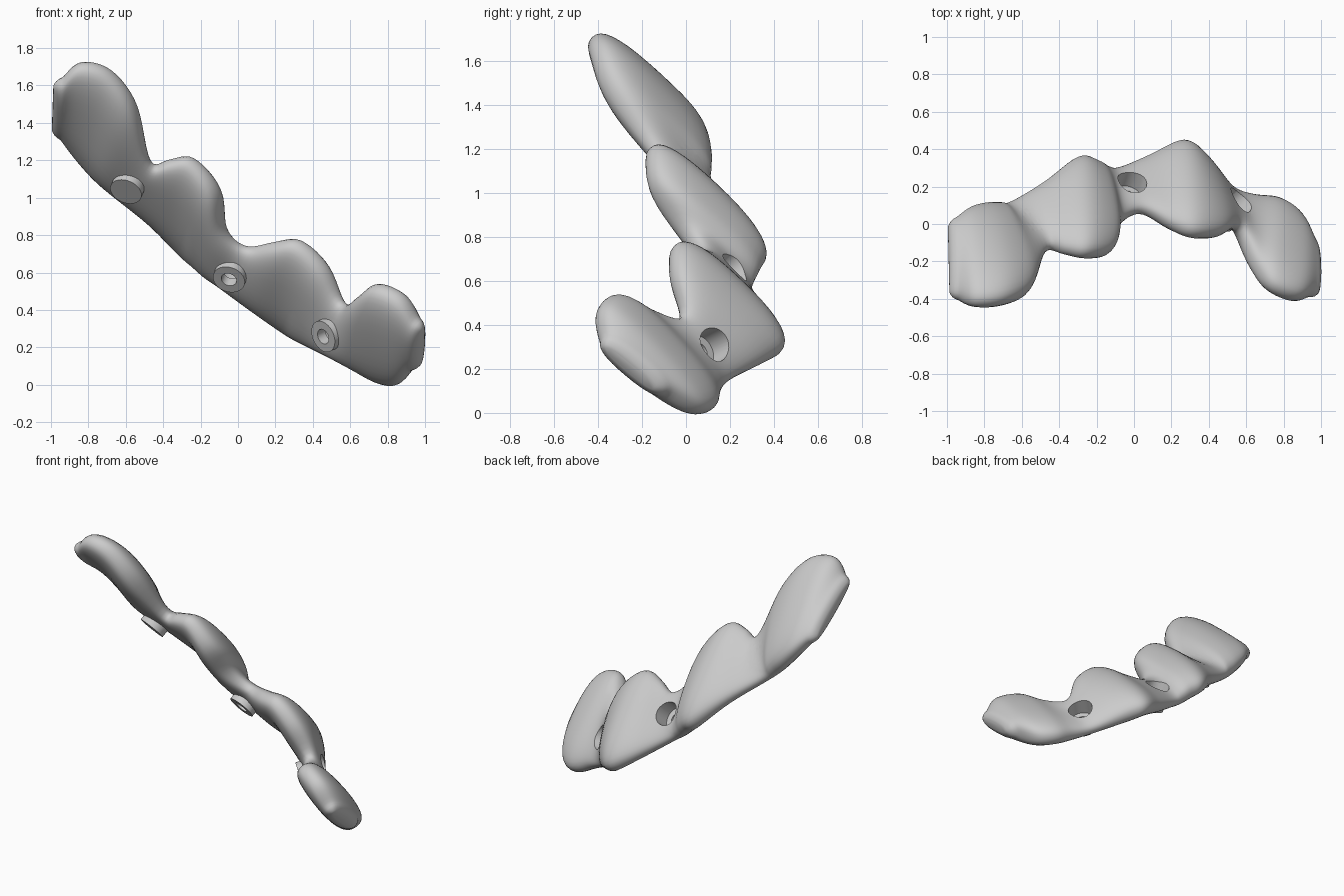
import bpy, bmesh, math
from mathutils import Vector

old = bpy.data.objects.get("Cube")
if old:
    bpy.data.objects.remove(old, do_unlink=True)

grey = bpy.data.materials.new("light grey")
grey.use_nodes = True
COLOUR = (0.6, 0.6, 0.6, 1)
grey.diffuse_color = COLOUR
grey.node_tree.nodes["Principled BSDF"].inputs["Base Color"].default_value = COLOUR

# Stations along the strap: lower edge, upper edge, thickness
STATIONS = [
    (-.95, .03, 1.33, -.94, -.40, 1.62, .15),
    (-.88, .08, 1.24, -.85, -.43, 1.71, .19),
    (-.80, .10, 1.15, -.69, -.42, 1.67, .21),
    (-.73, .10, 1.08, -.55, -.35, 1.48, .20),
    (-.67, .11, 1.02, -.47, -.14, 1.18, .12),
    (-.48, .22, .87, -.37, -.15, 1.19, .15),
    (-.31, .35, .71, -.25, -.17, 1.20, .20),
    (-.22, .33, .64, -.12, -.15, 1.04, .20),
    (-.16, .30, .58, -.08, -.01, .83, .15),
    (-.09, .29, .52, .04, .07, .73, .12),
    (.08, .36, .40, .19, -.01, .75, .16),
    (.25, .44, .29, .32, -.06, .76, .20),
    (.35, .36, .23, .46, -.06, .63, .19),
    (.49, .20, .15, .56, -.02, .43, .12),
    (.62, .15, .09, .64, -.21, .47, .16),
    (.76, .13, .02, .73, -.34, .53, .20),
    (.87, .05, .01, .87, -.40, .47, .20),
    (.94, -.08, .09, .95, -.38, .34, .15),
]
NECKS = (4, 9, 13)
STEPS, RING, POWER = 6, 36, 2.6
LAST = len(STATIONS) - 1


def station(s):
    """Smoothly interpolated lower edge, upper edge and thickness."""
    i = min(int(s), LAST - 1)
    f = s - i
    a, b, c, d = (STATIONS[min(max(i + k, 0), LAST)] for k in (-1, 0, 1, 2))
    v = [q + f / 2 * (r - p + f * (2 * p - 5 * q + 4 * r - t + f * (3 * (q - r) + t - p)))
         for p, q, r, t in zip(a, b, c, d)]
    return Vector(v[:3]), Vector(v[3:6]), v[6]


def middle(s):
    low, high, _ = station(min(max(s, 0), LAST))
    return (low + high) / 2


def frame(s):
    """Direction along the strap and the outward (rear) normal."""
    along = (middle(s + 1.2) - middle(s - 1.2)).normalized()
    low, high, _ = station(s)
    normal = (high - low).cross(along).normalized()
    return along, normal


def signed_power(v):
    return math.copysign(abs(v) ** (2 / POWER), v)


def add_ring(bm, s, angle=0.0, side=0):
    """One rounded section; a non-zero angle rounds off an end."""
    low, high, thick = station(s)
    along, normal = frame(s)
    centre = (low + high) / 2 + along * side * math.sin(angle) * .05
    reach = (high - low) / 2
    reach *= 1 - .07 * (1 - math.cos(angle)) / reach.length
    half = thick / 2 * math.cos(angle)
    verts = []
    for k in range(RING):
        a = math.tau * k / RING
        verts.append(bm.verts.new(centre + reach * signed_power(math.cos(a))
                                  + normal * half * signed_power(math.sin(a))))
    return verts


def finish(bm, name):
    bmesh.ops.recalc_face_normals(bm, faces=bm.faces)
    mesh = bpy.data.meshes.new(name)
    bm.to_mesh(mesh)
    bm.free()
    mesh.materials.append(grey)
    ob = bpy.data.objects.new(name, mesh)
    bpy.context.collection.objects.link(ob)
    return ob


def cylinder(name, start, end, radius):
    bm = bmesh.new()
    axis = end - start
    bmesh.ops.create_cone(bm, cap_ends=True, segments=32, radius1=radius,
                          radius2=radius, depth=axis.length)
    turn = axis.to_track_quat("Z", "Y")
    for v in bm.verts:
        v.co = turn @ v.co + (start + end) / 2
    return finish(bm, name)


def combine(body, tool, operation):
    mod = body.modifiers.new(operation.title(), "BOOLEAN")
    mod.operation, mod.object, mod.solver = operation, tool, "EXACT"
    bpy.context.view_layer.objects.active = body
    bpy.ops.object.modifier_apply(modifier=mod.name)
    bpy.data.objects.remove(tool, do_unlink=True)


# Lobed strap, lofted through the stations with rounded ends
bm = bmesh.new()
bends = [math.radians(a) for a in (20, 40, 60, 80)]
rings = [add_ring(bm, 0, a, -1) for a in reversed(bends)]
rings += [add_ring(bm, i / STEPS) for i in range(LAST * STEPS + 1)]
rings += [add_ring(bm, LAST, a, 1) for a in bends]
for one, two in zip(rings, rings[1:]):
    for k in range(RING):
        n = (k + 1) % RING
        bm.faces.new((one[k], one[n], two[n], two[k]))
bm.faces.new(rings[0])
bm.faces.new(rings[-1])
# Relax the skin so that the lobes flow into the necks
for _ in range(4):
    bmesh.ops.smooth_vert(bm, verts=bm.verts, factor=.4, use_axis_x=True,
                          use_axis_y=True, use_axis_z=True)
strap = finish(bm, "lobed_strap")

# Screw seats: raised boss in front, counterbore behind, small through hole
for neck in NECKS:
    centre, normal = middle(neck), frame(neck)[1]
    combine(strap, cylinder("boss", centre - normal * .10, centre, .088), "UNION")
    combine(strap, cylinder("counterbore", centre - normal * .04, centre + normal * .3, .08),
            "DIFFERENCE")
    combine(strap, cylinder("bore", centre - normal * .3, centre + normal * .1, .042),
            "DIFFERENCE")

bpy.ops.object.select_all(action="DESELECT")
strap.select_set(True)
bpy.context.view_layer.objects.active = strap
bpy.ops.object.shade_smooth_by_angle(angle=math.radians(40))
